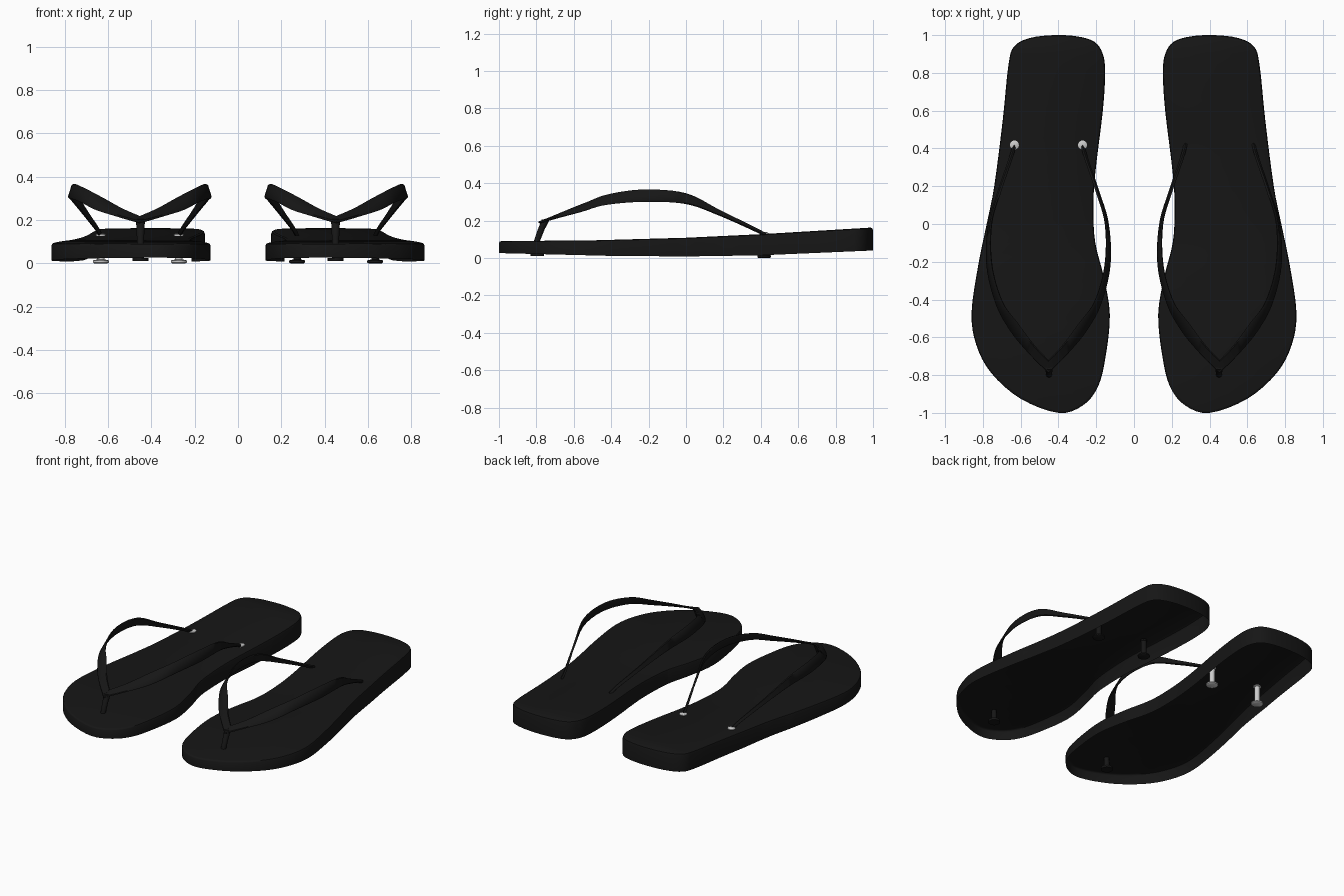
import bpy, bmesh, math
from mathutils import Vector

if "Cube" in bpy.data.objects:
    bpy.data.objects.remove(bpy.data.objects["Cube"])


def material(name, rgb):
    m = bpy.data.materials.new(name)
    m.diffuse_color = (*rgb, 1)
    m.use_nodes = True
    m.node_tree.nodes["Principled BSDF"].inputs["Base Color"].default_value = m.diffuse_color
    return m


BLACK = material("black_rubber", (0.008, 0.008, 0.008))
SILVER = material("silver_metal", (0.7, 0.7, 0.7))
CX = 0.453  # strap centre line


def finish(bm, name, mat, angle=40):
    bmesh.ops.recalc_face_normals(bm, faces=bm.faces)
    me = bpy.data.meshes.new(name)
    bm.to_mesh(me)
    bm.free()
    me.materials.append(mat)
    ob = bpy.data.objects.new(name, me)
    bpy.context.collection.objects.link(ob)
    bpy.ops.object.select_all(action='DESELECT')
    ob.select_set(True)
    bpy.context.view_layer.objects.active = ob
    bpy.ops.object.shade_smooth_by_angle(angle=math.radians(angle))
    return ob


def spline(pts, n, closed=False):
    """Catmull-Rom curve through the points."""
    p = [Vector(q) for q in pts]
    k, out = len(p), []
    get = (lambda i: p[i % k]) if closed else (lambda i: p[max(0, min(k - 1, i))])
    for i in range(k if closed else k - 1):
        a, b, c, d = (get(i + j) for j in (-1, 0, 1, 2))
        for s in range(n):
            t = s / n
            out.append(0.5 * (2 * b + (c - a) * t + (2 * a - 5 * b + 4 * c - d) * t * t
                              + (3 * b - a - 3 * c + d) * t ** 3))
    return out if closed else out + [p[-1]]


def interp(y, table):
    for (y0, z0), (y1, z1) in zip(table, table[1:]):
        if y <= y1:
            break
    return z0 + (z1 - z0) * (y - y0) / (y1 - y0)


def top_z(y):
    return interp(y, [(-1, .09), (-.5, .094), (0, .108), (.4, .127), (1, .163)])


def bottom_z(y):
    return interp(y, [(-1, .026), (-.4, .011), (0, .008), (.4, .014), (1, .04)])


def loft(bm, rings, cap=True):
    rows = [[bm.verts.new(v) for v in r] for r in rings]
    n = len(rows[0])
    for a, b in zip(rows, rows[1:]):
        for i in range(n):
            j = (i + 1) % n
            bm.faces.new((a[i], a[j], b[j], b[i]))
    if cap:
        bm.faces.new(rows[0])
    bm.faces.new(rows[-1])


# Sole outline, right sandal, seen from above
OUTLINE = [(.42, 1), (.55, .985), (.635, .94), (.665, .84), (.695, .55), (.74, .2),
           (.78, 0), (.825, -.22), (.86, -.47), (.835, -.64), (.755, -.79), (.6, -.925),
           (.4, -1), (.27, -.96), (.19, -.86), (.15, -.7), (.128, -.48), (.16, -.28),
           (.205, -.1), (.215, .08), (.205, .27), (.165, .6), (.153, .8), (.165, .9),
           (.21, .965), (.3, .993)]

# Strap stations: lower/outer edge and upper/inner edge as (offset, y, z)
LOWER = [(0, -.79, .188), (.10, -.69, .215), (.20, -.57, .245), (.275, -.43, .283), (.325, -.22, .3),
         (.315, 0, .288), (.262, .18, .225), (.202, .36, .148), (.186, .425, .115)]
UPPER = [(0, -.72, .215), (.075, -.64, .25), (.165, -.52, .3), (.245, -.41, .342), (.3, -.22, .366),
         (.303, 0, .346), (.252, .18, .257), (.19, .36, .165), (.174, .425, .132)]


def sole(s, name):
    # open-bottomed shell: side wall, rounded rim and top
    pts = spline(OUTLINE, 4, True)
    n = len(pts)

    def ring(inset, t):
        r = []
        for i, p in enumerate(pts):
            d = (pts[(i + 1) % n] - pts[i - 1]).normalized()
            q = p + Vector((d.y, -d.x)) * inset
            r.append((s * q.x, q.y, t))
        return r
    bm = bmesh.new()
    loft(bm, [ring(0, 0), ring(0, .87), ring(.004, .96), ring(.013, 1)], cap=False)
    for i in range(1, 20):
        bmesh.ops.bisect_plane(bm, geom=bm.verts[:] + bm.edges[:] + bm.faces[:],
                               plane_co=(0, -1 + i / 10, 0), plane_no=(0, 1, 0))
    for v in bm.verts:
        b, t = bottom_z(v.co.y), top_z(v.co.y)
        v.co.z = b + (t - b) * v.co.z
    finish(bm, name, BLACK)


def strap(s, name):
    # thin ribbon arching from the toe post to each side
    bm = bmesh.new()
    lo, up = spline(LOWER, 6), spline(UPPER, 6)
    for side in (-1, 1):
        rings = []
        for i, (a, b) in enumerate(zip(lo, up)):
            j0, j1 = max(i - 1, 0), min(i + 1, len(lo) - 1)
            tan = (lo[j1] + up[j1]) - (lo[j0] + up[j0])
            nor = tan.cross(b - a).normalized() * .006
            w = (b - a) * .08
            ring = [a, a + w + nor, b - w + nor, b, b - w - nor, a + w - nor]
            rings.append([(s * (CX + side * p.x), p.y, p.z) for p in ring])
        loft(bm, rings)
    finish(bm, name, BLACK, 50)


def pin(path, name, mat):
    """Round part along z: path holds (centre, radius) pairs."""
    bm = bmesh.new()
    loft(bm, [[(c[0] + r * math.cos(k * math.tau / 20), c[1] + r * math.sin(k * math.tau / 20), c[2])
               for k in range(20)] for c, r in path])
    finish(bm, name, mat)


for s, label in ((1, "right"), (-1, "left")):
    sole(s, label + "_sole")
    strap(s, label + "_strap")
    # toe post with its plug under the sole
    x = s * (CX - .003)
    pin([((x, -.795, .01), .036), ((x, -.795, .024), .036), ((x, -.795, .024), .016),
         ((x, -.797, .09), .016), ((x, -.775, .15), .018), ((x, -.75, .205), .021)],
        label + "_toe_post", BLACK)
    # pins that hold the strap ends, metal on one sandal only
    metal = s < 0
    for side, word in ((-1, "inner"), (1, "outer")):
        c = s * (CX + side * .18)
        h = .138 if metal else .126
        head = .024 if metal else .02
        prof = [(0, .03), (.004, .037), (.012, .037), (.016, .03), (.017, .017),
                (h - .016, .017), (h - .014, head), (h - .005, head), (h, head * .6)]
        pin([((c, .418, z), r) for z, r in prof], f"{label}_{word}_pin",
            SILVER if metal else BLACK)
